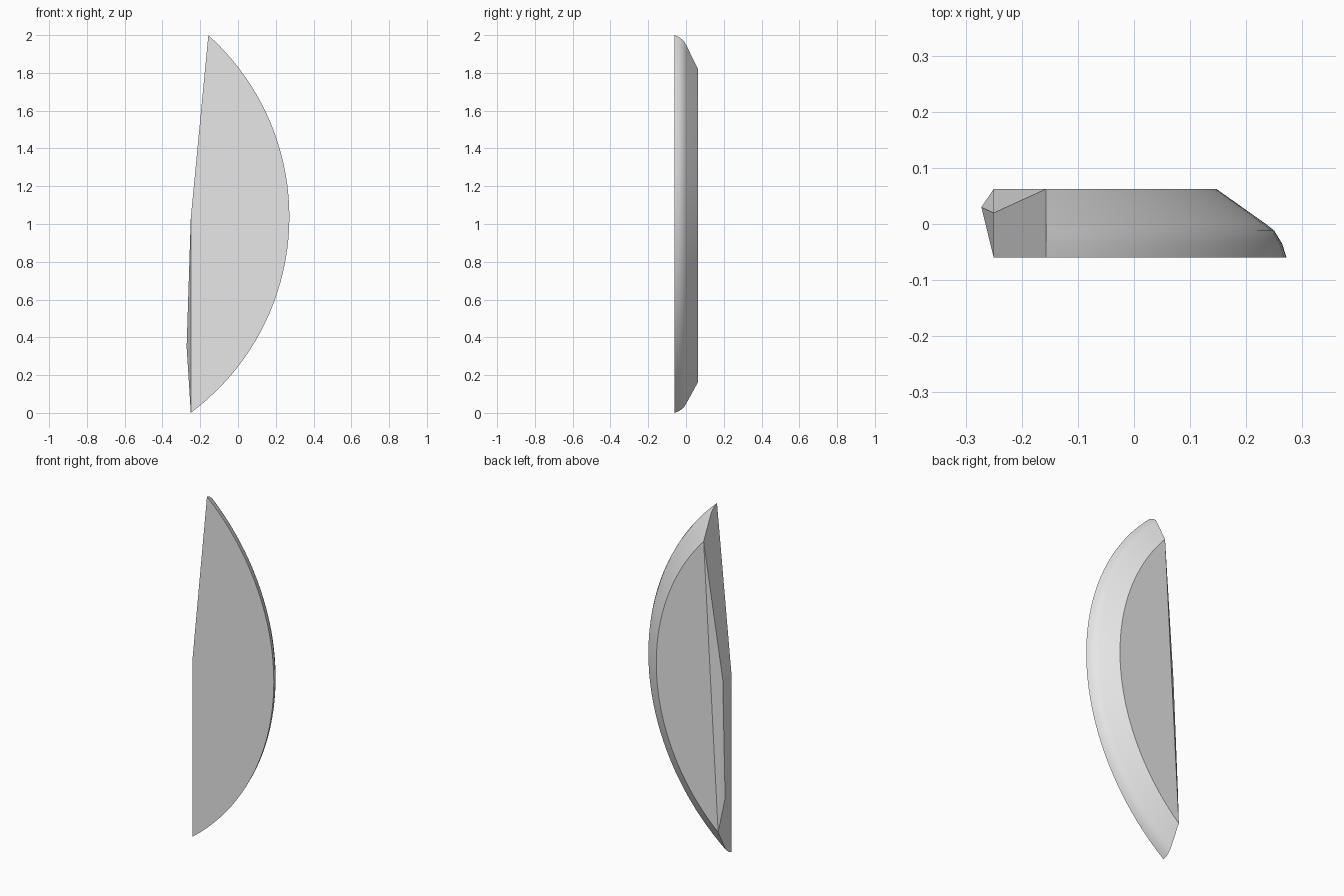
import bpy, bmesh
from math import acos, cos, sin

cube = bpy.data.objects.get("Cube")
if cube:
    bpy.data.objects.remove(cube, do_unlink=True)

mat = bpy.data.materials.new("plain_grey")
mat.use_nodes = True
grey = (0.8, 0.8, 0.8, 1)
mat.diffuse_color = grey
mat.node_tree.nodes["Principled BSDF"].inputs["Base Color"].default_value = grey

# Disc that the shard is broken from, and its rim profile (y, radius)
CX, CZ = -1.02, 1.038
X_LOW, X_TOP = -0.25, -0.157
STEPS = 40
PROFILE = [(-0.06, 1.292), (-0.035, 1.284), (-0.012, 1.27), (0, 1.255), (0.0625, 1.167)]

bm = bmesh.new()


def rim_loop(y, r):
    """Arc of the rim from the bottom tip to the top tip."""
    start, end = -acos((X_LOW - CX) / r), acos((X_TOP - CX) / r)
    angles = [start + (end - start) * i / STEPS for i in range(STEPS + 1)]
    return [bm.verts.new((CX + r * cos(a), y, CZ + r * sin(a))) for a in angles]


loops = [rim_loop(y, r) for y, r in PROFILE]

# Rounded and bevelled rim
for a, b in zip(loops, loops[1:]):
    for i in range(STEPS):
        bm.faces.new((a[i], a[i + 1], b[i + 1], b[i]))

# Corners of the broken side
mid_front = bm.verts.new((-0.25, -0.06, 1.03))
mid_back = bm.verts.new((-0.25, 0.02, 1.03))
bulge = bm.verts.new((-0.272, 0.03, 0.35))
low_end = [loop[0] for loop in loops]
top_end = [loop[-1] for loop in loops]

# Flat front and back
bm.faces.new(loops[0] + [mid_front])
bm.faces.new(loops[-1])

# Facets of the broken side
bm.faces.new(top_end + [mid_back, mid_front])
bm.faces.new((top_end[-1], low_end[-1], mid_back))
bm.faces.new((low_end[-1], bulge, mid_back))
bm.faces.new((mid_back, bulge, mid_front))
bm.faces.new((mid_front, bulge, low_end[0]))
bm.faces.new(low_end + [bulge])

bmesh.ops.recalc_face_normals(bm, faces=bm.faces)
mesh = bpy.data.meshes.new("disc_shard")
bm.to_mesh(mesh)
bm.free()
mesh.materials.append(mat)

shard = bpy.data.objects.new("disc_shard", mesh)
bpy.context.collection.objects.link(shard)
bpy.ops.object.select_all(action='DESELECT')
shard.select_set(True)
bpy.context.view_layer.objects.active = shard
bpy.ops.object.shade_smooth_by_angle(angle=0.5)

# Keep the broken facets flat
for face in mesh.polygons[-8:]:
    face.use_smooth = False
